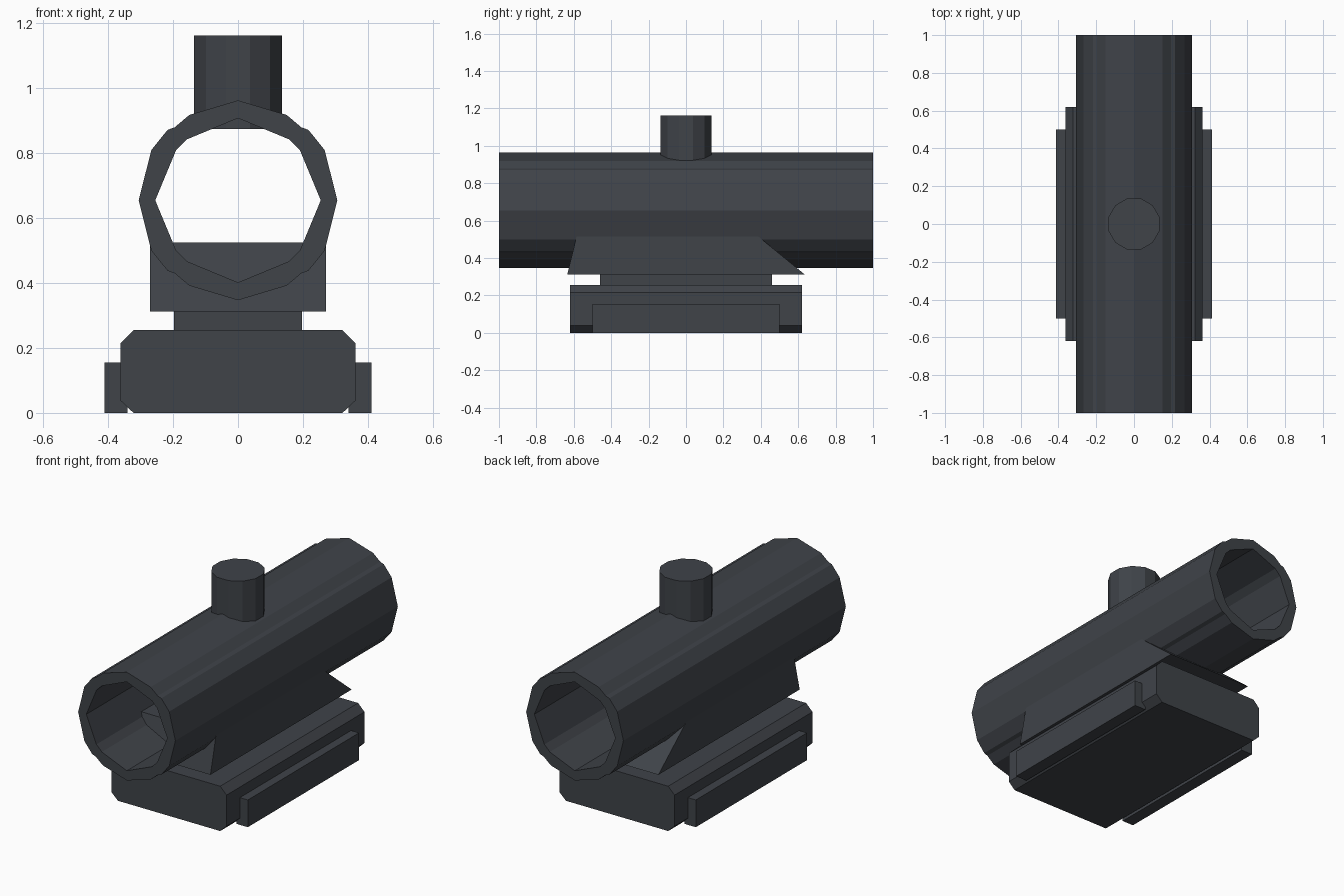
import bpy, bmesh, math
from mathutils import Vector

if "Cube" in bpy.data.objects:
    bpy.data.objects.remove(bpy.data.objects["Cube"])

# One flat dark gunmetal colour
metal = bpy.data.materials.new("dark_gunmetal")
metal.diffuse_color = (0.05, 0.056, 0.066, 1)
metal.use_nodes = True
metal.node_tree.nodes["Principled BSDF"].inputs["Base Color"].default_value = metal.diffuse_color


def finish(name, bm):
    bmesh.ops.recalc_face_normals(bm, faces=bm.faces)
    mesh = bpy.data.meshes.new(name)
    bm.to_mesh(mesh)
    bm.free()
    mesh.materials.append(metal)
    obj = bpy.data.objects.new(name, mesh)
    bpy.context.collection.objects.link(obj)
    return obj


def prism(name, points, direction):
    """Extrude a closed outline of 3D points along a direction."""
    bm = bmesh.new()
    face = bm.faces.new([bm.verts.new(p) for p in points])
    new = bmesh.ops.extrude_face_region(bm, geom=[face])["geom"]
    verts = [g for g in new if isinstance(g, bmesh.types.BMVert)]
    bmesh.ops.translate(bm, verts=verts, vec=Vector(direction))
    return finish(name, bm)


def box(name, x0, x1, y, z0, z1):
    outline = [(x0, -y, z0), (x1, -y, z0), (x1, -y, z1), (x0, -y, z1)]
    return prism(name, outline, (0, 2 * y, 0))


def full_ring(quarter):
    """Mirror a quarter outline (top to side) into a closed loop."""
    half = quarter + [(x, -z) for x, z in quarter[-2::-1]]
    return half + [(-x, z) for x, z in half[-2:0:-1]]


# Sight tube: open-ended, with matching facets inside and out
TUBE_Z = 0.655
outer = full_ring([(0, .308), (.15, .263), (.195, .225), (.217, .217), (.267, .155), (.306, 0)])
inner = full_ring([(0, .253), (.157, .188), (.173, .172), (.182, .163), (.191, .154), (.255, 0)])
bm = bmesh.new()
loops = [[bm.verts.new((x, y, z + TUBE_Z)) for x, z in ring]
         for ring, y in ((outer, -1), (outer, 1), (inner, 1), (inner, -1))]
n = len(outer)
for k in range(4):
    a, b = loops[k], loops[(k + 1) % 4]
    for i in range(n):
        j = (i + 1) % n
        bm.faces.new((a[i], a[j], b[j], b[i]))
finish("sight_tube", bm)

# Adjustment knob, poking through the top of the tube
knob = [(0.14 * math.cos(math.radians(15 + 30 * i)),
         0.14 * math.sin(math.radians(15 + 30 * i)), 0.875) for i in range(12)]
prism("adjustment_knob", knob, (0, 0, 0.288))

# Sloped cradle under the tube
cradle = [(-.271, -.635, .312), (-.271, .635, .312), (-.271, .375, .525), (-.271, -.583, .525)]
prism("tube_cradle", cradle, (0.542, 0, 0))

# Neck between cradle and base
box("neck", -.197, .197, .46, .24, .32)

# Chamfered clamp base
half = [(.322, 0), (.362, .038), (.362, .215), (.322, .255)]
base = half + [(-x, z) for x, z in reversed(half)]
prism("clamp_base", [(x, -.62, z) for x, z in base], (0, 1.24, 0))

# Side rails
for side, s in (("left", -1), ("right", 1)):
    box(side + "_rail", s * .34, s * .412, .5, 0, .155)
